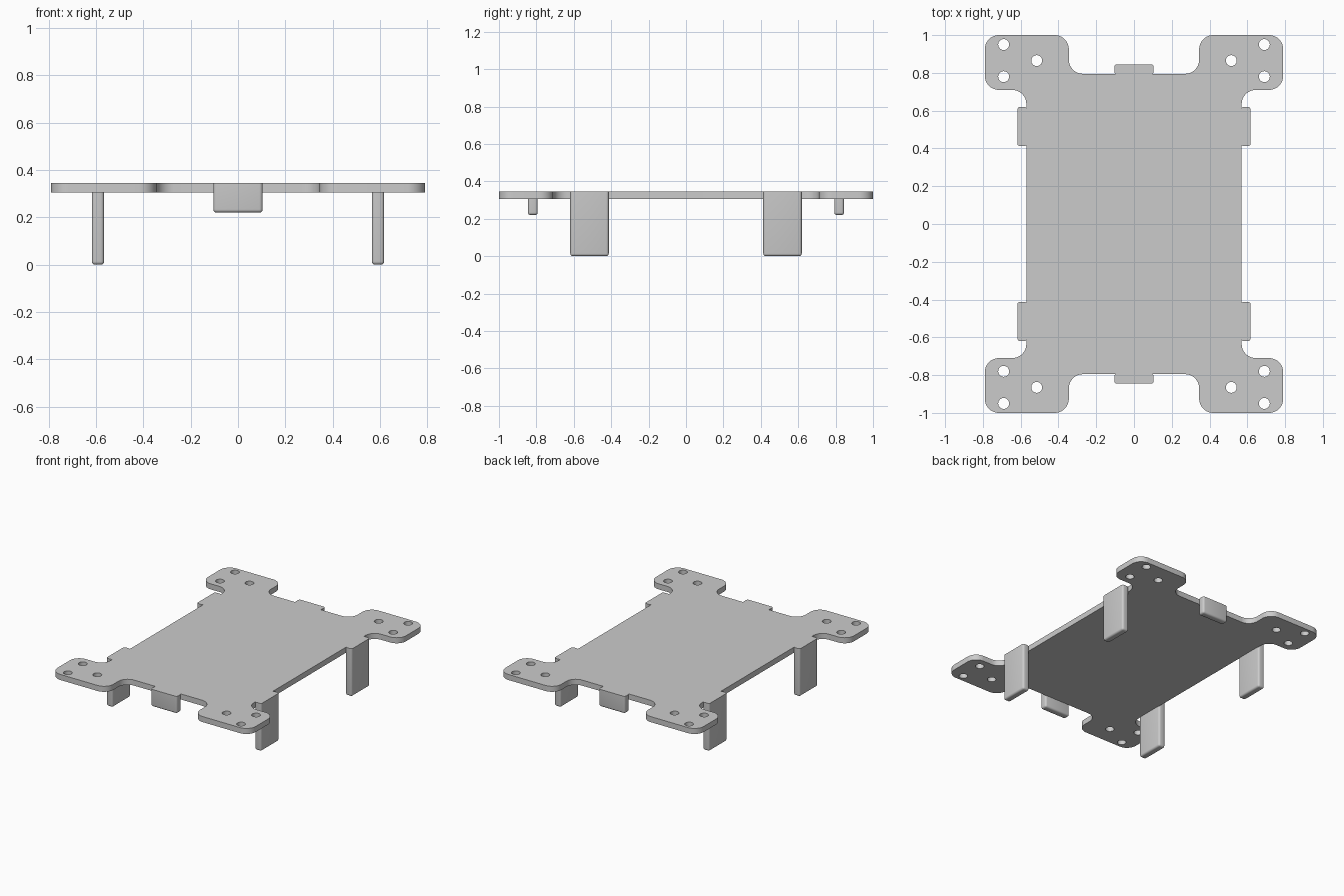
import bpy, bmesh
from math import cos, sin, radians, tau

cube = bpy.data.objects.get("Cube")
if cube:
    bpy.data.objects.remove(cube, do_unlink=True)

grey = bpy.data.materials.new("plain grey")
grey.use_nodes = True
GREY = (0.6, 0.6, 0.6, 1)
grey.diffuse_color = GREY
grey.node_tree.nodes["Principled BSDF"].inputs["Base Color"].default_value = GREY

TOP, THICK = 0.345, 0.04
R = 0.075  # corner radius of the plate outline


def arc(cx, cy, start, end, r=R, steps=10):
    return [(cx + r * cos(a), cy + r * sin(a))
            for a in (radians(start + (end - start) * i / steps) for i in range(steps + 1))]


def smooth(obj):
    bpy.ops.object.select_all(action="DESELECT")
    obj.select_set(True)
    bpy.context.view_layer.objects.active = obj
    bpy.ops.object.shade_smooth_by_angle(angle=radians(30))


def add_loop(curve, points):
    spline = curve.splines.new("POLY")
    spline.points.add(len(points) - 1)
    for p, (x, y) in zip(spline.points, points):
        p.co = (x, y, 0, 1)
    spline.use_cyclic_u = True


# Plate: one quarter of the outline, mirrored, with mounting holes in each ear
quarter = (arc(0.27, 0.87, -90, 0) + arc(0.42, 0.925, 180, 90)
           + arc(0.715, 0.925, 90, 0) + arc(0.715, 0.785, 0, -90)
           + arc(0.645, 0.635, 90, 180))
half = quarter + [(x, -y) for x, y in reversed(quarter)]
outline = half + [(-x, y) for x, y in reversed(half)]

curve = bpy.data.curves.new("plate_outline", "CURVE")
curve.dimensions = "2D"
curve.fill_mode = "BOTH"
curve.extrude = THICK / 2
add_loop(curve, outline)
for sx in (-1, 1):
    for sy in (-1, 1):
        for hx, hy in ((0.69, 0.95), (0.69, 0.78), (0.515, 0.865)):
            add_loop(curve, arc(sx * hx, sy * hy, 0, 345, 0.029, 23))

helper = bpy.data.objects.new("plate_curve", curve)
bpy.context.collection.objects.link(helper)
bpy.context.view_layer.update()
mesh = bpy.data.meshes.new_from_object(helper.evaluated_get(bpy.context.evaluated_depsgraph_get()))
bpy.data.objects.remove(helper, do_unlink=True)
bm = bmesh.new()
bm.from_mesh(mesh)
bmesh.ops.remove_doubles(bm, verts=bm.verts, dist=0.0005)
bmesh.ops.recalc_face_normals(bm, faces=bm.faces)
bm.to_mesh(mesh)
bm.free()
mesh.materials.clear()
mesh.materials.append(grey)
plate = bpy.data.objects.new("plate", mesh)
bpy.context.collection.objects.link(plate)
plate.location.z = TOP - THICK / 2
smooth(plate)


# Tabs hang from the plate top; every edge but the top rim is rounded
def tab(name, x, y, width, depth, bottom):
    height = TOP - bottom
    bm = bmesh.new()
    bmesh.ops.create_cube(bm, size=1)
    for v in bm.verts:
        v.co.x *= width
        v.co.y *= depth
        v.co.z *= height
    edges = [e for e in bm.edges if min(v.co.z for v in e.verts) < 0]
    bmesh.ops.bevel(bm, geom=edges, offset=0.014, segments=4, profile=0.5, affect="EDGES")
    me = bpy.data.meshes.new(name)
    bm.to_mesh(me)
    bm.free()
    me.materials.append(grey)
    obj = bpy.data.objects.new(name, me)
    bpy.context.collection.objects.link(obj)
    obj.location = (x, y, bottom + height / 2)
    smooth(obj)


for end, sy in (("front", -1), ("back", 1)):
    tab(end + "_tab", 0, sy * 0.819, 0.208, 0.052, 0.22)
    for side, sx in (("left", 1), ("right", -1)):
        tab(f"{end}_{side}_leg", sx * 0.592, sy * 0.516, 0.052, 0.206, 0)
